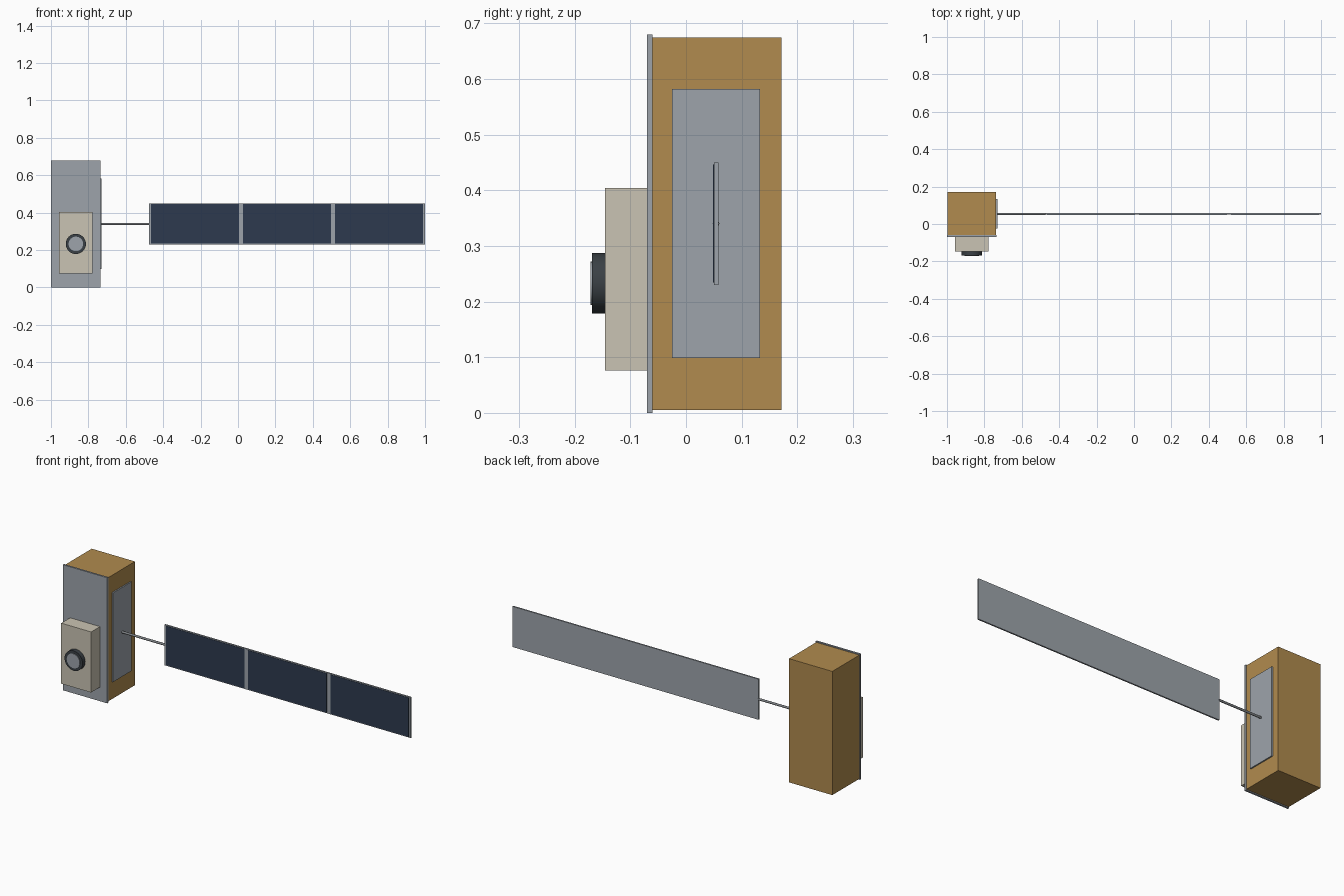
import bpy
import bmesh
from math import radians
from mathutils import Matrix, Vector

cube = bpy.data.objects.get("Cube")
if cube:
    bpy.data.objects.remove(cube, do_unlink=True)


def material(name, rgb):
    """Flat material from 0-255 display values."""
    linear = [((c / 255 + 0.055) / 1.055) ** 2.4 for c in rgb] + [1.0]
    mat = bpy.data.materials.new(name)
    mat.use_nodes = True
    mat.diffuse_color = linear
    mat.node_tree.nodes["Principled BSDF"].inputs["Base Color"].default_value = linear
    return mat


GOLD = material("gold foil", (177, 139, 78))
SILVER = material("silver grey", (157, 164, 171))
BEIGE = material("warm beige", (202, 196, 179))
NAVY = material("solar navy", (45, 58, 78))
DARK = material("dark slate", (58, 64, 69))
STEEL = material("boom steel", (128, 132, 136))


def finish(name, bm, mat):
    mesh = bpy.data.meshes.new(name)
    bm.to_mesh(mesh)
    bm.free()
    mesh.materials.append(mat)
    obj = bpy.data.objects.new(name, mesh)
    bpy.context.collection.objects.link(obj)
    return obj


def box(name, xs, ys, zs, mat):
    """Box spanning the given ranges."""
    bm = bmesh.new()
    spans = (xs, ys, zs)
    centre = Vector([(a + b) / 2 for a, b in spans])
    size = Matrix.Diagonal([b - a for a, b in spans] + [1])
    bmesh.ops.create_cube(bm, size=1, matrix=Matrix.Translation(centre) @ size)
    return finish(name, bm, mat)


def rod(name, start, end, radius, sides, mat):
    """Capped cylinder between two points."""
    bm = bmesh.new()
    start, end = Vector(start), Vector(end)
    axis = end - start
    turn = axis.to_track_quat("Z", "Y").to_matrix().to_4x4()
    bmesh.ops.create_cone(bm, cap_ends=True, segments=sides, radius1=radius,
                          radius2=radius, depth=axis.length,
                          matrix=Matrix.Translation((start + end) / 2) @ turn)
    obj = finish(name, bm, mat)
    bpy.ops.object.select_all(action="DESELECT")
    obj.select_set(True)
    bpy.context.view_layer.objects.active = obj
    bpy.ops.object.shade_smooth_by_angle(angle=radians(35))
    return obj


# Foil-wrapped body with its front and side plates
box("body", (-0.997, -0.738), (-0.061, 0.172), (0.005, 0.675), GOLD)
box("front_plate", (-1, -0.735), (-0.07, -0.06), (0, 0.68), SILVER)
box("side_plate", (-0.74, -0.731), (-0.025, 0.133), (0.099, 0.582), SILVER)

# Instrument housing and lens
box("instrument_housing", (-0.957, -0.778), (-0.146, -0.07), (0.076, 0.404), BEIGE)
LENS_X, LENS_Z = -0.867, 0.233
rod("lens_barrel", (LENS_X, -0.145, LENS_Z), (LENS_X, -0.169, LENS_Z), 0.054, 32, DARK)
rod("lens_glass", (LENS_X, -0.167, LENS_Z), (LENS_X, -0.172, LENS_Z), 0.039, 32, SILVER)

# Single boom carrying the solar wing
rod("boom", (-0.735, 0.054, 0.34), (-0.472, 0.054, 0.34), 0.006, 12, STEEL)
box("wing_panel", (-0.475, 1), (0.05, 0.058), (0.23, 0.45), SILVER)

# Evenly spaced solar cells on the front of the wing
CELL_WIDTH, PITCH = 0.47, 0.492
for i in range(3):
    left = -0.465 + i * PITCH
    box(f"solar_cell_{i + 1}", (left, left + CELL_WIDTH), (0.0485, 0.051),
        (0.234, 0.446), NAVY)
